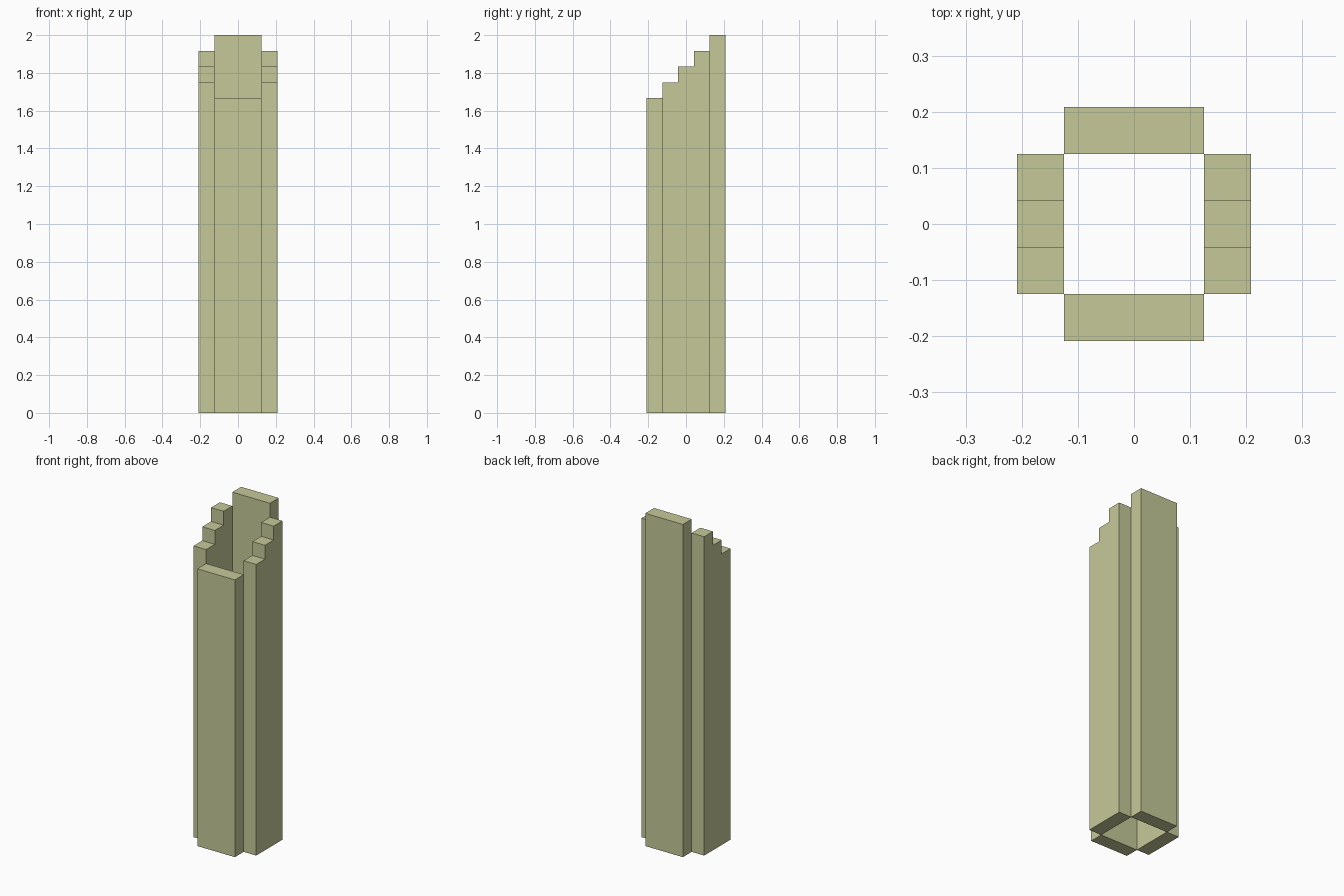
import bpy, bmesh

if "Cube" in bpy.data.objects:
    bpy.data.objects.remove(bpy.data.objects["Cube"])

U = 2 / 24  # one block unit: the tower is 24 units tall, 5 wide

mat = bpy.data.materials.new("pale olive")
mat.diffuse_color = (0.558, 0.584, 0.314, 1)
mat.use_nodes = True
mat.node_tree.nodes["Principled BSDF"].inputs["Base Color"].default_value = mat.diffuse_color


def prism(name, profile, x0, x1):
    """Extrude a (y, z) profile, given in block units, from x0 to x1."""
    bm = bmesh.new()
    face = bm.faces.new([bm.verts.new((x0 * U, y * U, z * U)) for y, z in profile])
    ext = bmesh.ops.extrude_face_region(bm, geom=[face])
    verts = [v for v in ext["geom"] if isinstance(v, bmesh.types.BMVert)]
    bmesh.ops.translate(bm, verts=verts, vec=((x1 - x0) * U, 0, 0))
    bmesh.ops.recalc_face_normals(bm, faces=bm.faces)
    mesh = bpy.data.meshes.new(name)
    bm.to_mesh(mesh)
    bm.free()
    mesh.materials.append(mat)
    obj = bpy.data.objects.new(name, mesh)
    bpy.context.collection.objects.link(obj)
    return obj


# Front and back slabs
for name, y, top in (("front_wall", -2.5, 20), ("back_wall", 1.5, 24)):
    prism(name, [(y, 0), (y + 1, 0), (y + 1, top), (y, top)], -1.5, 1.5)

# Side walls with a three-step top rising to the back
steps = [(-1.5, 0)]
for i in range(3):
    steps += [(-1.5 + i, 21 + i), (-0.5 + i, 21 + i)]
steps.append((1.5, 0))
for name, x in (("left_wall", -2.5), ("right_wall", 1.5)):
    prism(name, steps, x, x + 1)
